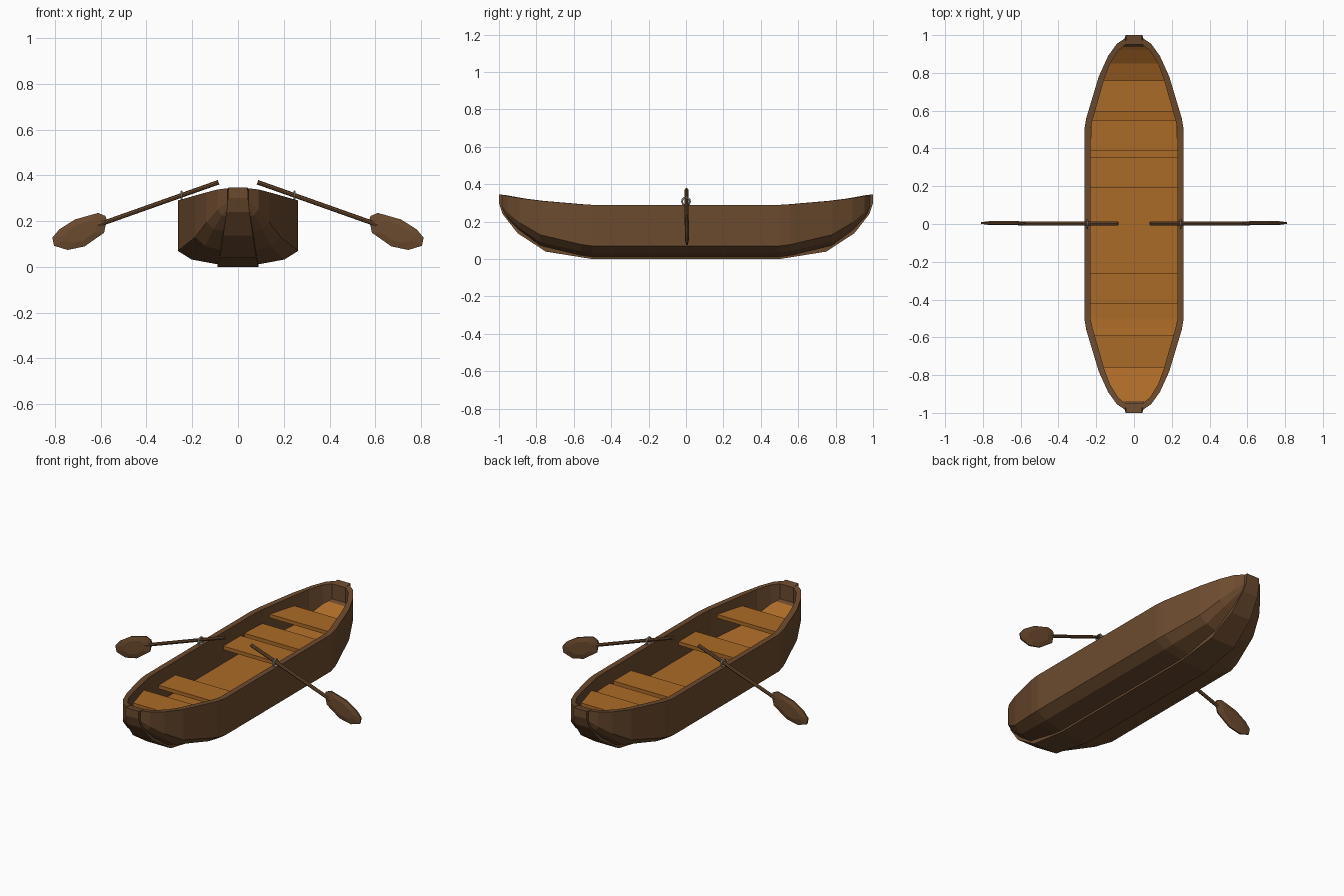
import bpy, bmesh
from math import cos, sin, pi, radians
from mathutils import Vector, Matrix

if "Cube" in bpy.data.objects:
    bpy.data.objects.remove(bpy.data.objects["Cube"])


def material(name, rgb):
    m = bpy.data.materials.new(name)
    m.diffuse_color = (*rgb, 1)
    m.use_nodes = True
    m.node_tree.nodes["Principled BSDF"].inputs["Base Color"].default_value = m.diffuse_color
    return m


DARK = material("dark_wood", (0.15, 0.07, 0.028))
PLANK = material("plank_wood", (0.41, 0.145, 0.02))
METAL = material("metal", (0.45, 0.42, 0.38))


def finish(bm, name, mat):
    bmesh.ops.recalc_face_normals(bm, faces=bm.faces)
    me = bpy.data.meshes.new(name)
    bm.to_mesh(me)
    bm.free()
    me.materials.append(mat)
    ob = bpy.data.objects.new(name, me)
    bpy.context.collection.objects.link(ob)
    return ob


def loft(name, rings, mat):
    """Skin closed rings of equal length and cap both ends."""
    bm = bmesh.new()
    vs = [[bm.verts.new(p) for p in r] for r in rings]
    n = len(vs[0])
    for a, b in zip(vs, vs[1:]):
        for i in range(n):
            j = (i + 1) % n
            bm.faces.new((a[i], a[j], b[j], b[i]))
    bm.faces.new(vs[0])
    bm.faces.new(vs[-1])
    return finish(bm, name, mat)


def both_ends(half):
    """Stations given for +y, repeated mirrored for -y; first value is y."""
    return [(-s[0], *s[1:]) for s in reversed(half)] + list(half)


def lerp_table(table, y, k):
    y = abs(y)
    if y <= table[0][0]:
        return table[0][k]
    for a, b in zip(table, table[1:]):
        if y <= b[0]:
            return a[k] + (b[k] - a[k]) * (y - a[0]) / (b[0] - a[0])
    return table[-1][k]


# Outer stations: y, half width, top z, chine z, bottom z
OUTER = [(0.5, .263, .29, .07, .012), (0.56, .253, .293, .078, .02),
         (0.78, .187, .312, .13, .07), (0.89, .137, .326, .195, .15),
         (0.955, .09, .338, .25, .213), (0.985, .045, .344, .285, .26)]
# Inner stations: y, half width, top z, floor z
INNER = [(0.5, .23, .29, .10), (0.55, .22, .293, .103), (0.76, .16, .311, .13),
         (0.85, .127, .322, .165), (0.92, .083, .334, .215), (0.95, .045, .34, .24)]

# Hull shell: outer skin, rim and inner walls in one loft
rings = []
for o, i in zip(both_ends(OUTER), both_ends(INNER)):
    y, w, t, c, b = o
    yi, wi, ti, f = i
    right = [(.35 * w, y, b), (.77 * w, y, b + .35 * (c - b)), (w, y, c), (w, y, t),
             (wi, yi, ti), (wi, yi, f)]
    rings.append(right + [(-p[0], p[1], p[2]) for p in reversed(right)])
loft("hull", rings, DARK)

# Floor boards following the inside of the hull
loft("floor", [[(s * w, y, f + d) for s, d in ((-1, -.005), (1, -.005), (1, .006), (-1, .006))]
               for y, w, t, f in both_ends(INNER)], PLANK)

# Keel strip wrapping from stem to stem: y, half width, z, then inner y, z
KEEL = [(0.5, .09, 0, .5, .03), (0.75, .08, .04, .735, .075), (0.9, .065, .138, .88, .17),
        (0.98, .05, .24, .95, .25), (1.0, .044, .3, .95, .3), (1.0, .042, .346, .95, .34)]
loft("keel", [[(-w, y, z), (w, y, z), (max(w, .045), yi * (1 if y > 0 else -1), zi),
               (-max(w, .045), yi * (1 if y > 0 else -1), zi)]
              for y, w, z, yi, zi in both_ends(KEEL)], DARK)

# Seats cut to the width of the hull; the end seats sit higher
for y0, y1, top in ((-.76, -.59, .25), (-.42, -.26, .208), (.19, .355, .208),
                    (.39, .55, .208), (.595, .76, .25)):
    ring = []
    for y in (y0, y1):
        w = lerp_table(INNER, y, 1) + .003
        ring.append([(-w, y, top - .022), (w, y, top - .022), (w, y, top), (-w, y, top)])
    loft("seat", ring, PLANK)

# Oars and oarlocks; local x runs along the shaft away from the handle
BLADE = [(0, .012), (.0, .03), (.025, .053), (.13, .06), (.21, .042), (.25, .018),
         (.255, -.018), (.205, -.055), (.13, -.065), (.03, -.037)]
for s in (1, -1):
    start = Vector((.085, .003, .37))
    tilt = Matrix.Translation(start) @ Matrix.Rotation(radians(19.5), 4, 'Y')
    flip = Matrix.Diagonal((s, 1, 1, 1))

    def place(p):
        return flip @ tilt @ Vector(p)

    # Shaft
    loft("oar_shaft", [[place((x, .01 * cos(a * pi / 4), .01 * sin(a * pi / 4)))
                        for a in range(8)] for x in (0, .56)], DARK)
    # Blade, thick in the middle and thin at the edge
    cx = .125
    rings = []
    for k, d in ((.6, -.009), (1, -.002), (1, .006), (.6, .013)):
        rings.append([place((.515 + cx + (x - cx) * k, d, z * k - .004)) for x, z in BLADE])
    loft("oar_blade", rings, DARK)

    # Oarlock ring with a short pin into the rim
    bpy.ops.mesh.primitive_torus_add(major_segments=12, minor_segments=6, major_radius=.021,
                                     minor_radius=.005, location=(s * .247, 0, .308),
                                     rotation=(0, pi / 2, 0))
    bpy.context.object.name = "oarlock_ring"
    bpy.context.object.data.materials.append(METAL)
    bpy.ops.mesh.primitive_cylinder_add(vertices=8, radius=.006, depth=.03,
                                        location=(s * .247, 0, .277))
    bpy.context.object.name = "oarlock_pin"
    bpy.context.object.data.materials.append(METAL)
